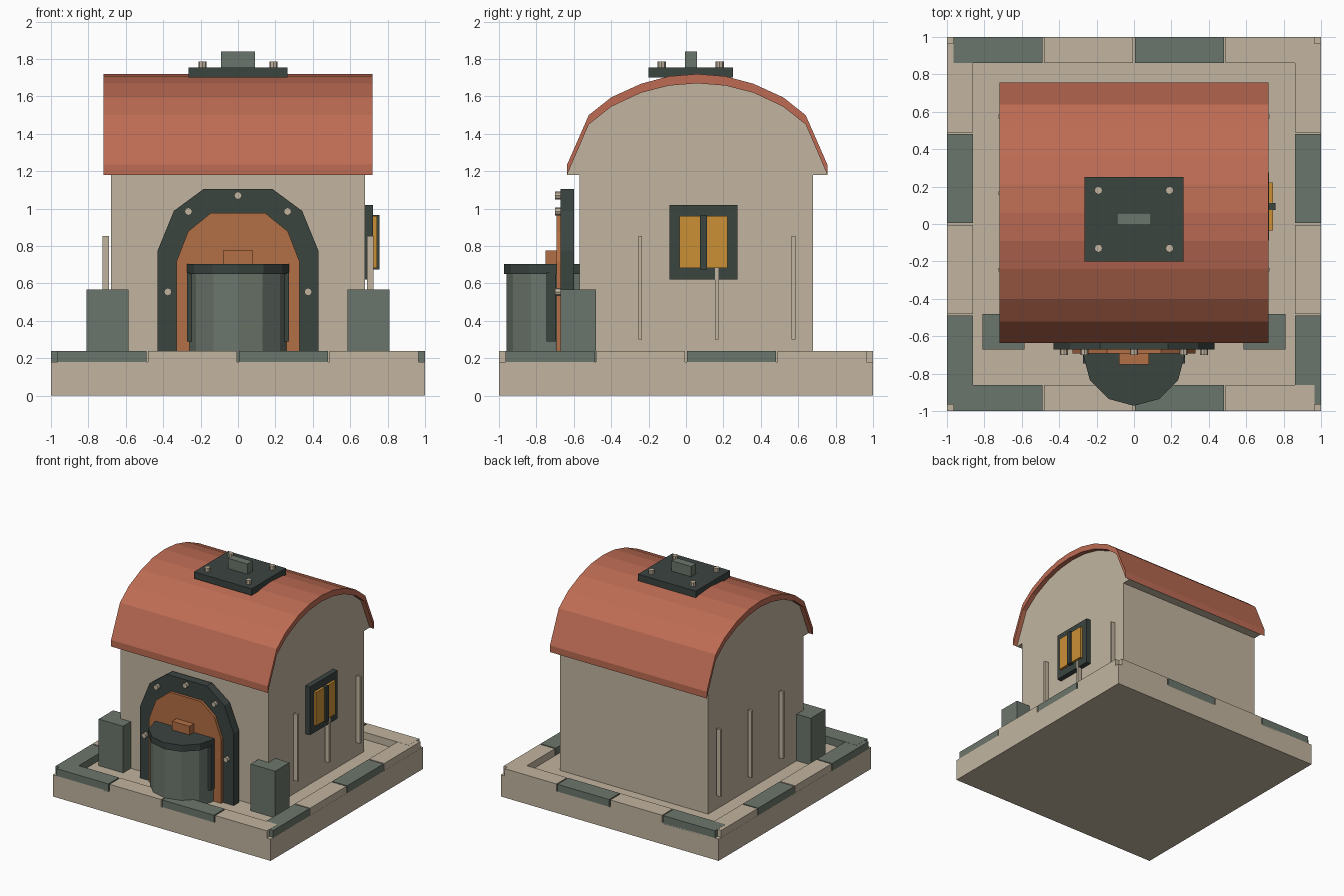
import bpy, bmesh, math

if "Cube" in bpy.data.objects:
    bpy.data.objects.remove(bpy.data.objects["Cube"])


def material(name, rgb):
    m = bpy.data.materials.new(name)
    m.diffuse_color = (*rgb, 1)
    m.use_nodes = True
    m.node_tree.nodes["Principled BSDF"].inputs["Base Color"].default_value = m.diffuse_color
    return m


STONE = material("pale stone", (0.54, 0.46, 0.35))
GREEN = material("grey green", (0.148, 0.182, 0.150))
DARK = material("dark iron", (0.043, 0.058, 0.051))
ROOF = material("terracotta", (0.51, 0.150, 0.088))
COPPER = material("copper door", (0.445, 0.156, 0.058))
AMBER = material("amber glass", (0.60, 0.28, 0.037))


def finish(name, bm, mat):
    bmesh.ops.recalc_face_normals(bm, faces=bm.faces)
    me = bpy.data.meshes.new(name)
    bm.to_mesh(me)
    bm.free()
    me.materials.append(mat)
    ob = bpy.data.objects.new(name, me)
    bpy.context.collection.objects.link(ob)
    return ob


def box(name, mat, x, y, z):
    """Box from three (min, max) ranges."""
    bm = bmesh.new()
    bmesh.ops.create_cube(bm, size=1)
    for v in bm.verts:
        v.co = [r[0] + (c + 0.5) * (r[1] - r[0]) for c, r in zip(v.co, (x, y, z))]
    return finish(name, bm, mat)


def prism(name, mat, points, axis, a, b):
    """Extrude a closed 2D outline from a to b along the x, y or z axis."""
    def place(p, t):
        q = list(p)
        q.insert("xyz".index(axis), t)
        return q
    bm = bmesh.new()
    face = bm.faces.new([bm.verts.new(place(p, a)) for p in points])
    new = bmesh.ops.extrude_face_region(bm, geom=[face])["geom"]
    for v in new:
        if isinstance(v, bmesh.types.BMVert):
            v.co["xyz".index(axis)] = b
    return finish(name, bm, mat)


def ring(cx, cy, r, n):
    return [(cx + r * math.cos(2 * math.pi * i / n), cy + r * math.sin(2 * math.pi * i / n))
            for i in range(n)]


# Base slab and alternating edge blocks
box("base_slab", STONE, (-1, 1), (-1, 1), (0, 0.18))
for i in range(4):
    c = (i - 1.5) * 0.485
    span = (c - 0.2375, c + 0.2375)
    mat = GREEN if i % 2 == 0 else STONE
    for s in (-1, 1):
        edge = tuple(sorted((s * 0.86, s * 1.0)))
        side = tuple(sorted((s * 0.86, s * 0.999)))
        box("edge_block_row", mat, span, edge, (0.17, 0.24))
        box("edge_block_side", mat, side, span, (0.17, 0.239))

# House walls
box("walls", STONE, (-0.68, 0.68), (-0.57, 0.68), (0.17, 1.19))

# Barrel roof: outer and inner half profiles as (offset from ridge, z)
MID = 0.06
outer = [(0.696, 1.235), (0.58, 1.50), (0.46, 1.595), (0.30, 1.668), (0.15, 1.708)]
inner = [(0.696, 1.18), (0.58, 1.45), (0.46, 1.545), (0.30, 1.62), (0.15, 1.658)]


def arch(half, top):
    return ([(MID - o, z) for o, z in half] + [(MID, top)]
            + [(MID + o, z) for o, z in reversed(half)])


out_arc, in_arc = arch(outer, 1.72), arch(inner, 1.67)
prism("roof_shell", ROOF, out_arc + in_arc[::-1], "x", -0.72, 0.72)
prism("gable_fill", STONE, in_arc, "x", -0.68, 0.68)

# Roof hatch with bolts and handle
box("roof_hatch", DARK, (-0.265, 0.265), (-0.20, 0.25), (1.70, 1.755))
box("hatch_handle", GREEN, (-0.09, 0.09), (-0.005, 0.06), (1.75, 1.84))
for x in (-0.19, 0.19):
    for y in (-0.13, 0.18):
        prism("hatch_bolt", STONE, ring(x, y, 0.022, 8), "z", 1.75, 1.787)

# Arched doorway
def door_outline(half):
    return half + [(-x, z) for x, z in reversed(half)]


prism("door_frame", DARK, door_outline([(-0.43, 0.18), (-0.43, 0.775), (-0.343, 0.988),
                                        (-0.183, 1.106)]), "y", -0.67, -0.60)
prism("door_panel", COPPER, door_outline([(-0.33, 0.18), (-0.33, 0.715), (-0.267, 0.878),
                                          (-0.145, 0.977)]), "y", -0.693, -0.665)
for x, z in [(0, 1.07), (-0.265, 0.985), (0.265, 0.985), (-0.375, 0.555), (0.375, 0.555)]:
    prism("door_bolt", STONE, ring(x, z, 0.021, 8), "y", -0.70, -0.66)
box("door_latch", COPPER, (-0.08, 0.08), (-0.75, -0.68), (0.69, 0.775))

# Barrel with lid and side straps in front of the door
prism("barrel", GREEN, ring(0, -0.70, 0.26, 12), "z", 0.18, 0.66)
prism("barrel_lid", DARK, ring(0, -0.70, 0.272, 12), "z", 0.65, 0.703)
for s in (-1, 1):
    box("barrel_strap", DARK, tuple(sorted((s * 0.24, s * 0.272))), (-0.745, -0.695), (0.29, 0.66))

# Front posts and thin wall ribs on both sides
for s in (-1, 1):
    box("front_post", GREEN, tuple(sorted((s * 0.585, s * 0.81))), (-0.67, -0.48), (0.18, 0.567))
    for y in (-0.245, 0.165, 0.575):
        box("wall_rib", STONE, tuple(sorted((s * 0.69, s * 0.725))),
            (y - 0.01, y + 0.01), (0.30, 0.855))

# Window on the right wall
box("window_frame", DARK, (0.675, 0.722), (-0.087, 0.275), (0.62, 1.02))
box("window_glass", AMBER, (0.72, 0.742), (-0.035, 0.222), (0.683, 0.96))
box("window_mullion", DARK, (0.72, 0.756), (0.074, 0.112), (0.675, 0.965))
